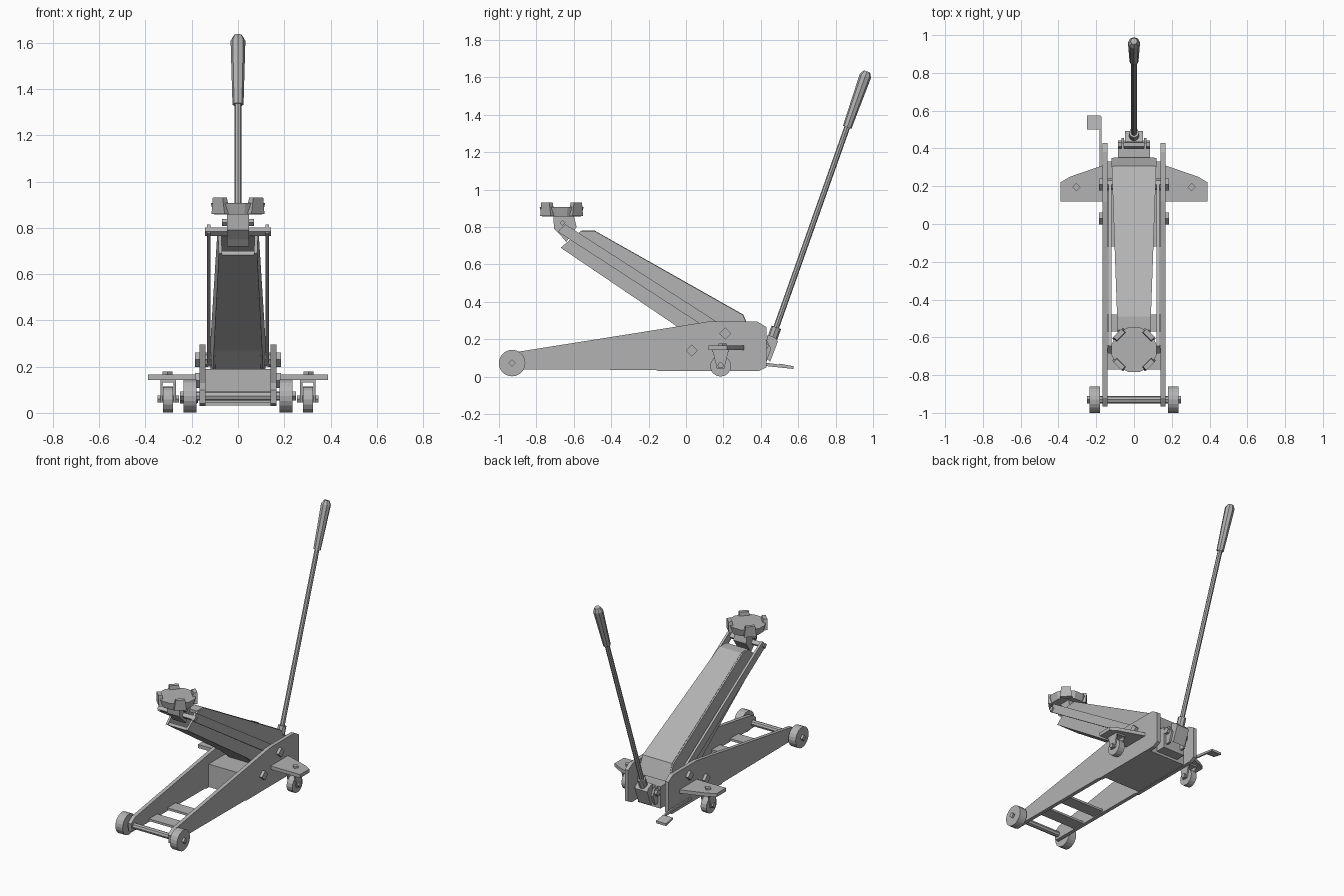
import bpy, bmesh, math
from mathutils import Vector

if "Cube" in bpy.data.objects:
    bpy.data.objects.remove(bpy.data.objects["Cube"], do_unlink=True)

GREY = (0.45, 0.45, 0.45, 1)
steel = bpy.data.materials.new("plain grey")
steel.use_nodes = True
steel.diffuse_color = GREY
steel.node_tree.nodes["Principled BSDF"].inputs["Base Color"].default_value = GREY


def finish(name, bm):
    bmesh.ops.recalc_face_normals(bm, faces=bm.faces)
    mesh = bpy.data.meshes.new(name)
    bm.to_mesh(mesh)
    bm.free()
    mesh.materials.append(steel)
    ob = bpy.data.objects.new(name, mesh)
    bpy.context.collection.objects.link(ob)
    return ob


def loft(name, lower, upper):
    """Solid between two matching outlines."""
    bm = bmesh.new()
    a = [bm.verts.new(p) for p in lower]
    b = [bm.verts.new(p) for p in upper]
    bm.faces.new(a)
    bm.faces.new(b)
    for i in range(len(a)):
        j = (i + 1) % len(a)
        bm.faces.new((a[i], a[j], b[j], b[i]))
    return finish(name, bm)


def side(name, pts, x0, x1):
    """Side profile (y, z) extruded in x; the limits may vary with y."""
    f0 = x0 if callable(x0) else lambda y: x0
    f1 = x1 if callable(x1) else lambda y: x1
    return loft(name, [(f0(y), y, z) for y, z in pts], [(f1(y), y, z) for y, z in pts])


def box(name, x0, x1, y0, y1, z0, z1):
    return side(name, [(y0, z0), (y1, z0), (y1, z1), (y0, z1)], x0, x1)


def rod(name, p0, p1, r0, r1=None, n=8, turn=0.0):
    p0, p1 = Vector(p0), Vector(p1)
    r1 = r0 if r1 is None else r1
    d = (p1 - p0).normalized()
    u = d.cross(Vector((0, 0, 1)) if abs(d.z) < 0.9 else Vector((1, 0, 0))).normalized()
    v = d.cross(u)
    ring = [u * math.cos(turn + i * math.tau / n) + v * math.sin(turn + i * math.tau / n)
            for i in range(n)]
    return loft(name, [p0 + q * r0 for q in ring], [p1 + q * r1 for q in ring])


def cross_pin(name, y, z, half, r, n=8):
    return rod(name, (-half, y, z), (half, y, z), r, n=n)


# Frame plates, wheels, casters and link bars, once per side
plate = [(-0.955, 0.04), (-0.16, 0.036), (-0.15, 0.03), (0.39, 0.03), (0.43, 0.05), (0.43, 0.265),
         (0.38, 0.295), (0.12, 0.295), (-0.92, 0.13), (-0.965, 0.1)]
fork = [(0.14, 0.15), (0.23, 0.15), (0.205, 0.045), (0.165, 0.045)]
wing = [(0.16, 0.12), (0.39, 0.12), (0.39, 0.22), (0.34, 0.25), (0.16, 0.312)]
link = [(-0.685, 0.775), (-0.645, 0.815), (0.225, 0.255), (0.195, 0.205)]
for s, tag in ((1, "left"), (-1, "right")):
    side(f"{tag}_frame_plate", plate, s * 0.14, s * 0.166)
    rod(f"{tag}_front_wheel", (s * 0.18, -0.93, 0.073), (s * 0.235, -0.93, 0.073), 0.071, n=20)
    loft(f"{tag}_caster_bracket", [(s * x, y, 0.143) for x, y in wing],
         [(s * x, y, 0.167) for x, y in wing])
    rod(f"{tag}_bracket_bolt", (s * 0.305, 0.195, 0.16), (s * 0.305, 0.195, 0.178), 0.022, n=4)
    for x in (0.268, 0.326):
        side(f"{tag}_caster_fork", fork, s * x, s * (x + 0.01))
    box(f"{tag}_caster_top", s * 0.268, s * 0.336, 0.14, 0.23, 0.132, 0.145)
    rod(f"{tag}_caster_wheel", (s * 0.28, 0.185, 0.057), (s * 0.324, 0.185, 0.057), 0.056, n=16)
    rod(f"{tag}_caster_axle", (s * 0.256, 0.185, 0.06), (s * 0.348, 0.185, 0.06), 0.017, n=6)
    side(f"{tag}_link_bar", link, s * 0.118, s * 0.134)
    for y, z in ((0.21, 0.23), (0.03, 0.14)):
        rod(f"{tag}_pivot_bolt", (s * 0.13, y, z), (s * 0.186, y, z), 0.032, n=4)

# Front axle and cross bars
cross_pin("front_axle", -0.93, 0.073, 0.2, 0.02)
cross_pin("front_axle_nuts", -0.93, 0.073, 0.25, 0.02, 4)
for y in (-0.77, -0.57):
    box("frame_cross_bar", -0.142, 0.142, y, y + 0.09, 0.045, 0.06)

# Centre housing and pump
box("centre_housing", -0.142, 0.142, -0.12, 0.33, 0.032, 0.19)
box("pump_block", -0.085, 0.085, 0.3, 0.4, 0.05, 0.2)
cross_pin("arm_pivot", 0.21, 0.23, 0.14, 0.03)


# Tapered lift arm, a hollow box with an open front end
def half(y, inset=0.0):
    return 0.107 + 0.036 * y - inset


wall = [(-0.67, 0.69), (-0.56, 0.78), (-0.49, 0.78), (0.305, 0.33), (0.35, 0.22), (0.3, 0.18),
        (0.06, 0.18), (-0.05, 0.27)]
top = [(-0.56, 0.782), (-0.49, 0.782), (0.307, 0.332), (0.352, 0.22), (0.335, 0.22),
       (0.295, 0.315), (-0.495, 0.762), (-0.56, 0.762)]
base = [(-0.66, 0.683), (-0.65, 0.7), (-0.04, 0.285), (0.06, 0.19), (0.05, 0.18), (-0.05, 0.27)]
for s, tag in ((1, "left"), (-1, "right")):
    side(f"{tag}_arm_wall", wall, lambda y: s * half(y, 0.014), lambda y: s * half(y))
side("arm_top", top, lambda y: -half(y, 0.01), lambda y: half(y, 0.01))
side("arm_base", base, lambda y: -half(y, 0.01), lambda y: half(y, 0.01))

# Saddle and its holder
holder = [(-0.71, 0.862), (-0.6, 0.862), (-0.585, 0.8), (-0.64, 0.72), (-0.665, 0.75), (-0.705, 0.79)]
side("saddle_holder", holder, -0.048, 0.048)
cross_pin("saddle_pin", -0.66, 0.783, 0.142, 0.019, 4)
cross_pin("holder_pin", -0.66, 0.823, 0.07, 0.015, 4)
rod("saddle", (0, -0.665, 0.857), (0, -0.665, 0.907), 0.108, 0.122, n=12, turn=math.pi / 12)
for i in range(4):
    a = math.pi / 4 + i * math.pi / 2
    out, along = Vector((math.cos(a), math.sin(a), 0)), Vector((-math.sin(a), math.cos(a), 0))

    def pad(z, w, r0, r1):
        c = Vector((0, -0.665, z))
        return [c + out * r + along * t for r, t in ((r0, -w), (r1, -w), (r1, w), (r0, w))]
    loft("saddle_tooth", pad(0.86, 0.04, 0.09, 0.122), pad(0.932, 0.03, 0.098, 0.124))

# Handle, grip and socket
foot, end = Vector((0, 0.46, 0.2)), Vector((0, 0.965, 1.625))
rod("handle_bar", foot, end, 0.0155, n=8)
rod("handle_grip", foot.lerp(end, 0.795), foot.lerp(end, 0.988), 0.024, 0.032, n=8)
rod("grip_cap", foot.lerp(end, 0.988), foot.lerp(end, 1.005), 0.032, 0.018, n=8)
rod("handle_collar", foot, foot.lerp(end, 0.045), 0.027, n=8)
side("handle_socket", [(0.425, 0.1), (0.45, 0.08), (0.492, 0.19), (0.475, 0.21), (0.435, 0.225)],
     -0.048, 0.048)
for x in (-0.066, 0.052):
    side("socket_ear", [(0.37, 0.08), (0.43, 0.08), (0.455, 0.15), (0.43, 0.2), (0.37, 0.2)],
         x, x + 0.014)
cross_pin("socket_pin", 0.42, 0.165, 0.085, 0.022, 6)

# Foot pedal beside the right frame plate
lever = [(0.2, 0.06), (0.4, 0.06), (0.57, 0.042), (0.57, 0.055), (0.42, 0.076), (0.2, 0.076)]
side("pedal_lever", lever, -0.183, -0.172)
side("foot_pedal", [(0.5, 0.056), (0.575, 0.04), (0.575, 0.056), (0.5, 0.07)], -0.25, -0.178)
